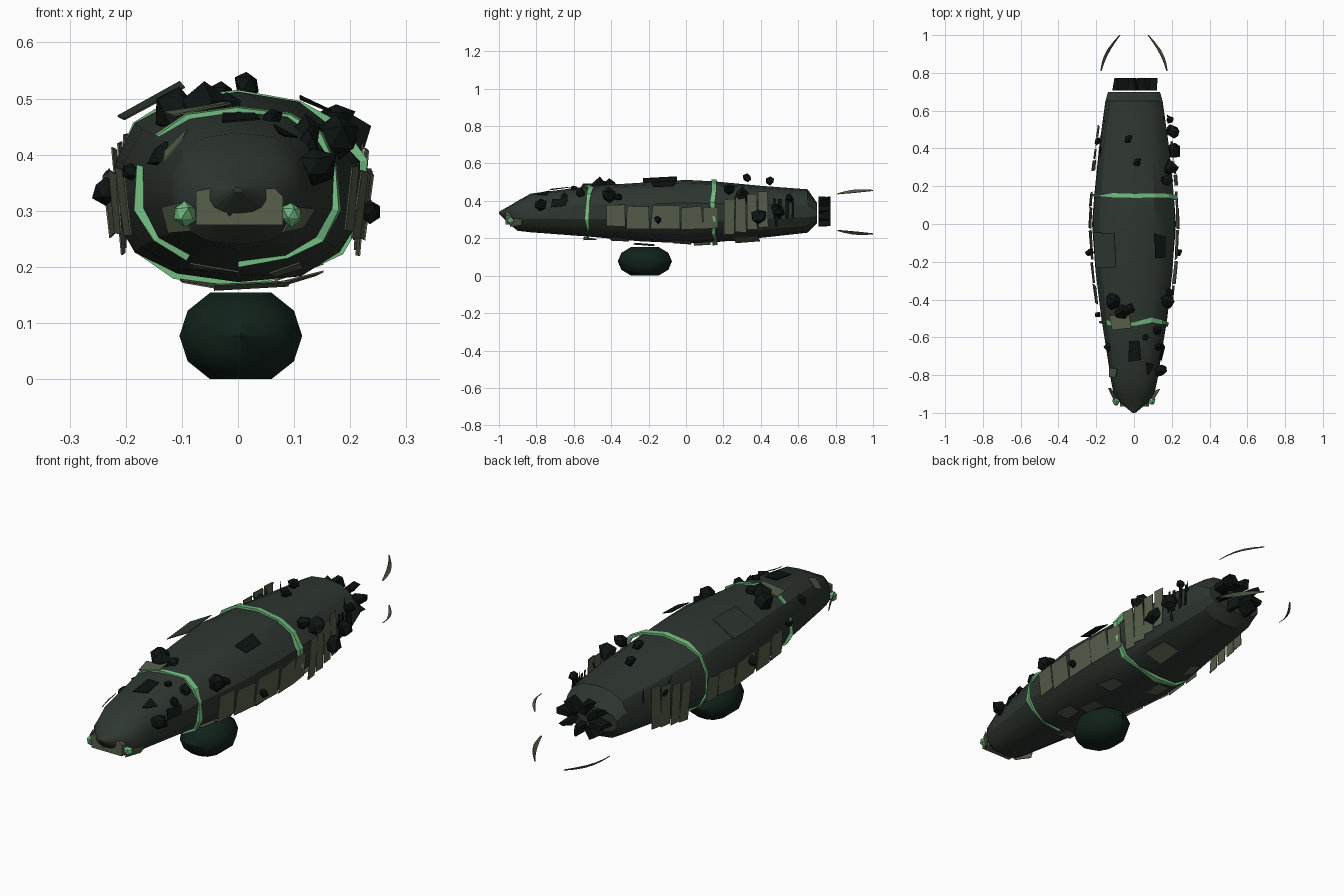
import bpy, bmesh, math, random
from mathutils import Vector, Matrix

if "Cube" in bpy.data.objects:
    bpy.data.objects.remove(bpy.data.objects["Cube"])
random.seed(11)
R = random.uniform

def mat(name, c):
    m = bpy.data.materials.new(name)
    m.diffuse_color = (*c, 1)
    m.use_nodes = True
    m.node_tree.nodes["Principled BSDF"].inputs["Base Color"].default_value = m.diffuse_color
    return m

HULL = mat("hull_green_grey", (0.028, 0.038, 0.030))
TAN = mat("plate_olive", (0.095, 0.115, 0.072))
DARK = mat("charcoal", (0.004, 0.007, 0.006))
POD = mat("pod_green", (0.006, 0.016, 0.011))
GLOW = mat("glow_green", (0.17, 0.50, 0.22))

def add(name, bm, m, smooth=None):
    bmesh.ops.recalc_face_normals(bm, faces=bm.faces)
    me = bpy.data.meshes.new(name)
    bm.to_mesh(me)
    bm.free()
    ob = bpy.data.objects.new(name, me)
    bpy.context.collection.objects.link(ob)
    me.materials.append(m)
    if smooth:
        bpy.ops.object.select_all(action='DESELECT')
        bpy.context.view_layer.objects.active = ob
        ob.select_set(True)
        bpy.ops.object.shade_smooth_by_angle(angle=math.radians(smooth))
    return ob

# Hull stations: y, half width, top z, bottom z
ST = [(-1.0, .008, .342, .332), (-.95, .07, .370, .28), (-.9, .11, .400, .24), (-.83, .125, .44, .23),
      (-.5, .18, .48, .205), (-.25, .21, .497, .185), (0, .225, .512, .17), (.15, .218, .505, .175),
      (.4, .19, .482, .20), (.65, .155, .462, .23), (.70, .14, .39, .28)]
N = 14

def section(y):
    for a, b in zip(ST, ST[1:]):
        if y <= b[0]:
            t = (y - a[0]) / (b[0] - a[0])
            return [a[i] + (b[i] - a[i]) * t for i in (1, 2, 3)]
    return ST[-1][1:]

def on_hull(y, deg, k=1.0):
    # 0 degrees = right side, 90 = top
    w, t, b = section(y)
    c, s = math.cos(math.radians(deg)), math.sin(math.radians(deg))
    f = lambda v: math.copysign(abs(v) ** .84, v)
    return Vector((f(c) * w * k, y, (t + b) / 2 + f(s) * (t - b) / 2 * k))

def frame(y, deg):
    p = on_hull(y, deg)
    dy = (on_hull(y + .03, deg) - on_hull(y - .03, deg)).normalized()
    da = (on_hull(y, deg + 8) - on_hull(y, deg - 8)).normalized()
    n = da.cross(dy)
    if n.dot(p - Vector((0, y, .34))) < 0:
        n = -n
    n.normalize()
    return p, dy, n.cross(dy).normalized(), n

# Hull loft, with a dented right shoulder and slight battering
def batter(i, y):
    if i == 1 and y in (0, .15):
        return .90
    return R(.975, 1.01) if -.9 < y < .6 else 1

bm = bmesh.new()
loops = [[bm.verts.new(on_hull(s[0], 360 * (i + .5) / N, batter(i, s[0]))) for i in range(N)] for s in ST]
for a, b in zip(loops, loops[1:]):
    for i in range(N):
        j = (i + 1) % N
        bm.faces.new((a[i], a[j], b[j], b[i]))
bm.faces.new(loops[0])
bm.faces.new(loops[-1])
add("hull", bm, HULL, 28)

# Plates lying on the hull, with irregular corners
def plate(name, y, deg, length, width, m, lift=.008, twist=0, jit=.012, thick=.003):
    p, u, v, n = frame(y, deg)
    q = Matrix.Rotation(math.radians(twist), 3, n)
    u, v = q @ u, q @ v
    bm = bmesh.new()
    cs = [p + u * (sx * length / 2 + R(-jit, jit)) + v * (sy * width / 2 + R(-jit, jit)) + n * (lift + R(-.3, .3) * jit)
          for sx, sy in ((-1, -1), (1, -1), (1, 1), (-1, 1))]
    lo, hi = [bm.verts.new(c) for c in cs], [bm.verts.new(c + n * thick) for c in cs]
    bm.faces.new(lo)
    bm.faces.new(hi)
    for i in range(4):
        j = (i + 1) % 4
        bm.faces.new((lo[i], lo[j], hi[j], hi[i]))
    add(name, bm, m)

for side, flip, aft in (("right", lambda d: d, 0), ("left", lambda d: 180 - d, .08)):
    # Armour row along the flank
    for i, (y, l) in enumerate(((-.37, .1), (-.255, .12), (-.11, .15), (.03, .11), (.13, .07))):
        plate(f"{side}_armour_{i}", y, flip(-7), l, .115, TAN, jit=.008)
    # Rear radiator panels
    for i, y in enumerate((.23, .29, .35, .41)):
        plate(f"{side}_radiator_{i}", y + aft, flip(-6 + 3 * i), .056, .19, TAN, .012, jit=.003)

# Ribs and loose splinters
for i, y in enumerate((.47, .50, .54, .57)):
    plate(f"right_rib_{i}", y, 4, .012, .11, DARK, .010, jit=.004)
for i, (y, d) in enumerate(((.38, 150), (.46, 155), (.54, 150), (.40, 20), (.48, -15), (.56, 30))):
    bm = bmesh.new()
    bmesh.ops.create_cone(bm, segments=3, radius1=.008, radius2=0, depth=.07)
    bmesh.ops.transform(bm, verts=bm.verts,
                        matrix=Matrix.Translation(on_hull(y, d, 1.05)) @ Matrix.Rotation(R(-.9, .9), 4, 'X'))
    add(f"splinter_{i}", bm, DARK)

# Deck and belly plates: y, angle, length, width, material, lift
for i, a in enumerate(((-.67, 90, .10, .055, DARK, .005), (-.77, 58, .06, .03, DARK, .005),
                       (-.12, 58, .13, .06, DARK, .008), (-.13, 128, .18, .13, HULL, .022),
                       (-.52, 108, .07, .11, TAN, .008), (-.78, 140, .05, .06, TAN, .006),
                       (-.68, 20, .08, .05, DARK, .005), (-.51, -100, .06, .07, TAN, .010),
                       (.32, -62, .13, .08, TAN, .012), (-.02, -65, .10, .07, TAN, .005),
                       (.08, -105, .09, .07, TAN, .005), (-.36, -68, .09, .06, TAN, .005),
                       (-.22, -85, .10, .13, TAN, .014), (.28, -115, .08, .06, TAN, .005))):
    plate(f"hull_panel_{i}", *a)

# Glowing fracture bands, jagged and uneven in width
for name, y0 in (("front", -.52), ("rear", .15)):
    bm = bmesh.new()
    rows = []
    for i in range(N):
        d = 360 * (i + .5) / N
        h, k = R(.002, .014), R(1.01, 1.08)
        y = y0 + R(-.012, .012)
        rows.append([bm.verts.new(v) for v in (on_hull(y - h, d, .97), on_hull(y - h, d, k),
                                               on_hull(y + h, d, k), on_hull(y + h, d, .97))])
    for i in range(N):
        if i in (5, 9) and name == "front":
            continue
        a, b = rows[i], rows[(i + 1) % N]
        for j in range(3):
            bm.faces.new((a[j], a[j + 1], b[j + 1], b[j]))
    add(name + "_glow_band", bm, GLOW)

# Rock growths
def lump(name, c, r, m, jit=.35):
    bm = bmesh.new()
    bmesh.ops.create_icosphere(bm, subdivisions=1, radius=r)
    for v in bm.verts:
        v.co = v.co * R(1 - jit, 1 + jit * .5) + Vector(c)
    add(name, bm, m)

for i, (x, y, z, r) in enumerate(((.015, .33, .525, .026), (-.03, .45, .508, .028), (.20, .49, .35, .042),
        (.205, .385, .32, .046), (.195, .30, .43, .046), (.175, .23, .46, .034), (.19, .55, .42, .024),
        (-.105, -.41, .475, .05), (-.06, -.46, .475, .05), (-.02, -.45, .485, .032), (.175, -.41, .43, .04),
        (.12, -.56, .44, .028), (.135, -.78, .38, .042), (-.13, -.65, .40, .032), (.06, -.6, .465, .02),
        (.125, -.65, .42, .022), (.235, -.15, .30, .024), (-.235, -.15, .335, .024), (.19, -.36, .42, .024),
        (-.19, .44, .40, .024), (-.19, -.48, .37, .018))):
    lump(f"rock_growth_{i}", (x, y, z), r, DARK)

# Notched chin plate and nose lamps
bm = bmesh.new()
f = bm.faces.new([bm.verts.new((x, -.965, z)) for x, z in ((-.075, .275), (.08, .275), (.08, .325), (.065, .34),
                                                         (.03, .34), (-.015, .29), (-.05, .34), (-.075, .335))])
g = bmesh.ops.extrude_face_region(bm, geom=[f])
bmesh.ops.translate(bm, verts=[v for v in g['geom'] if isinstance(v, bmesh.types.BMVert)], vec=(0, .07, 0))
add("chin_plate", bm, TAN)
for side, s in (("left", -1), ("right", 1)):
    lump(side + "_nose_lamp", (s * .095, -.94, .295), .024, GLOW, .3)
    plate(side + "_cheek_plate", -.9, -20 if s > 0 else 200, .07, .045, TAN, .006)

# Belly pod: low faceted ellipsoid with flattened top and bottom
bm = bmesh.new()
bmesh.ops.create_uvsphere(bm, u_segments=10, v_segments=6, radius=1)
for v in bm.verts:
    v.co = (v.co.x * .115 + .005, v.co.y * .145 - .22, .077 + max(-.077, min(.077, v.co.z * .09)))
add("belly_pod", bm, POD, 40)

# Broken engine bell: ragged ring of thin dark blades
for i in range(8):
    a = math.radians(45 * i + 10)
    bm = bmesh.new()
    bmesh.ops.create_cube(bm, size=1)
    for v in bm.verts:
        v.co = Vector((v.co.x * .07 + .085, v.co.y * .065, v.co.z * .03)) + Vector((R(-.012, .012), 0, R(-.012, .012)))
        x, z = v.co.x, v.co.z
        v.co = (math.cos(a) * x - math.sin(a) * z + .01, .74 + v.co.y, .345 + (math.sin(a) * x + math.cos(a) * z) * .68)
    add(f"engine_shard_{i}", bm, DARK)

# Three curved slivers drifting behind the engine
for name, sx, sz in (("upper_right", 1, 1), ("lower_right", 1, -1), ("lower_left", -1, -1)):
    bm = bmesh.new()
    rows = []
    for i in range(6):
        t = i / 5
        x = .175 - .10 * t + .018 * math.sin(math.pi * t)
        z = .34 + sz * (.098 + .018 * t + .005 * math.sin(math.pi * t))
        w = .002 + .006 * math.sin(math.pi * t)
        y = .81 + .19 * t
        rows.append([bm.verts.new((sx * (x + e * w), y, z - sz * e * w)) for e in (-1, 1)])
    for a, b in zip(rows, rows[1:]):
        bm.faces.new((a[0], a[1], b[1], b[0]))
    md = add(f"exhaust_sliver_{name}", bm, TAN).modifiers.new("thickness", 'SOLIDIFY')
    md.thickness, md.offset = .003, 0
